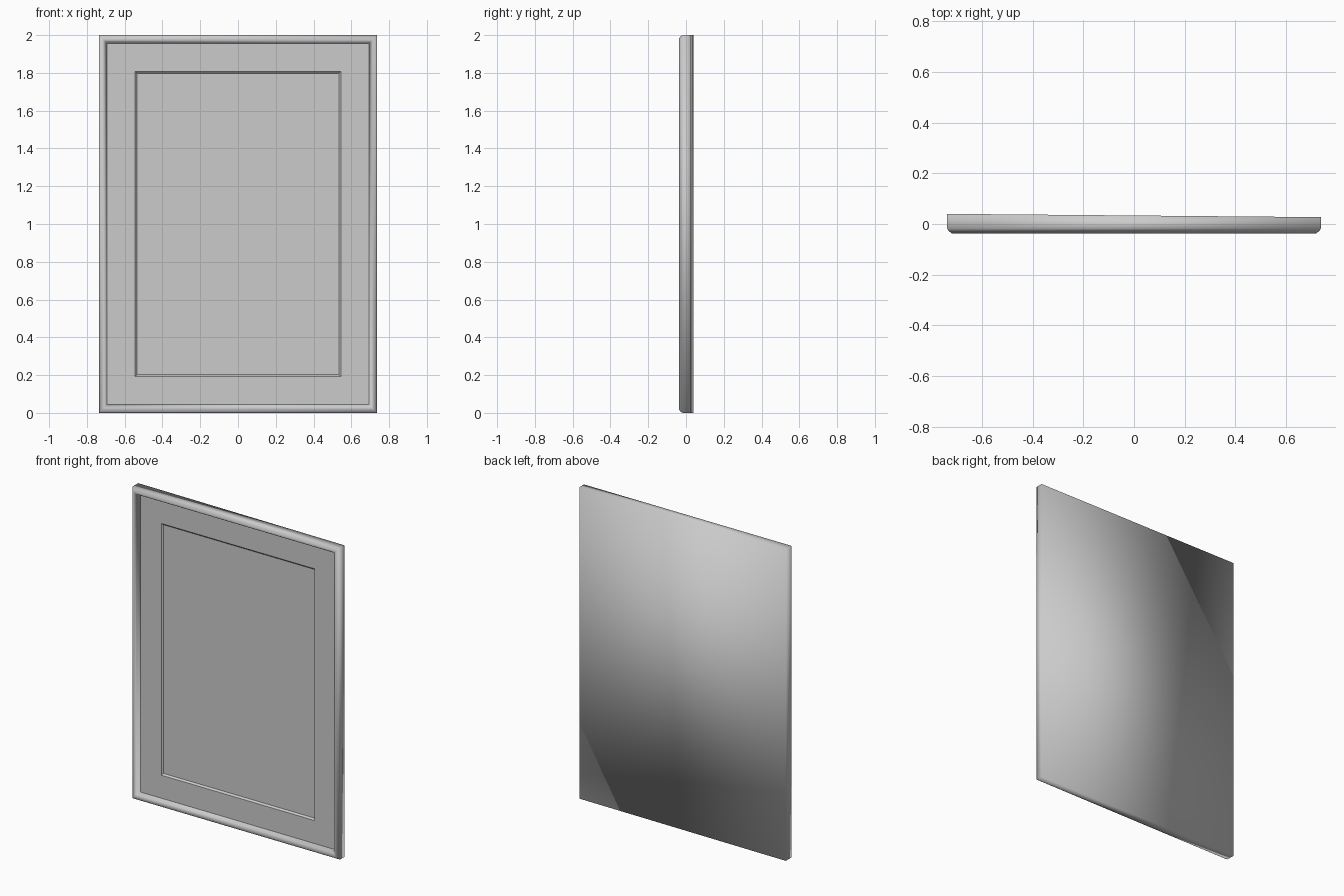
import bpy, bmesh, math

if "Cube" in bpy.data.objects:
    bpy.data.objects.remove(bpy.data.objects["Cube"])

HALF_W, HALF_H, MID_Z = 0.737, 1.0, 1.0


def add_loop(bm, inset, depth):
    """Rectangle of four verts, inset from the outer size; depth is (y at -x, y at +x)."""
    w, h = HALF_W - inset[0], HALF_H - inset[1]
    left, right = depth
    return [bm.verts.new(p) for p in ((-w, left, MID_Z - h), (w, right, MID_Z - h),
                                      (w, right, MID_Z + h), (-w, left, MID_Z + h))]


def nested_rects(name, profile, cap_first=False, cap_last=False, angle=30):
    """Bridge a series of rectangles into one surface."""
    bm = bmesh.new()
    loops = [add_loop(bm, i, d) for i, d in profile]
    for a, b in zip(loops, loops[1:]):
        for k in range(4):
            n = (k + 1) % 4
            bm.faces.new((a[k], a[n], b[n], b[k]))
    if cap_first:
        bm.faces.new(loops[0][::-1])
    if cap_last:
        bm.faces.new(loops[-1])
    mesh = bpy.data.meshes.new(name)
    bm.to_mesh(mesh)
    bm.free()
    obj = bpy.data.objects.new(name, mesh)
    bpy.context.collection.objects.link(obj)
    bpy.ops.object.select_all(action='DESELECT')
    obj.select_set(True)
    bpy.context.view_layer.objects.active = obj
    bpy.ops.object.shade_smooth_by_angle(angle=math.radians(angle))
    return obj


def flat(inset, y):
    return ((inset, inset), (y, y))


# Frame moulding with its slightly tapered back board
nested_rects("frame", [
    ((0, 0), (0.040, 0.027)),
    flat(0.0, -0.018),
    flat(0.006, -0.028),
    flat(0.018, -0.037),
    flat(0.028, -0.036),
    flat(0.036, -0.028),
    flat(0.045, 0.002),
], cap_first=True, angle=100)

# Mat board with a bevelled window
WINDOW = (0.192, 0.192)
nested_rects("mat_board", [
    flat(0.040, 0.0),
    (WINDOW, (0.0, 0.0)),
    ((0.202, 0.202), (0.010, 0.010)),
])

# Picture panel behind the window
nested_rects("picture_panel", [((0.198, 0.198), (0.010, 0.010))], cap_last=True)
